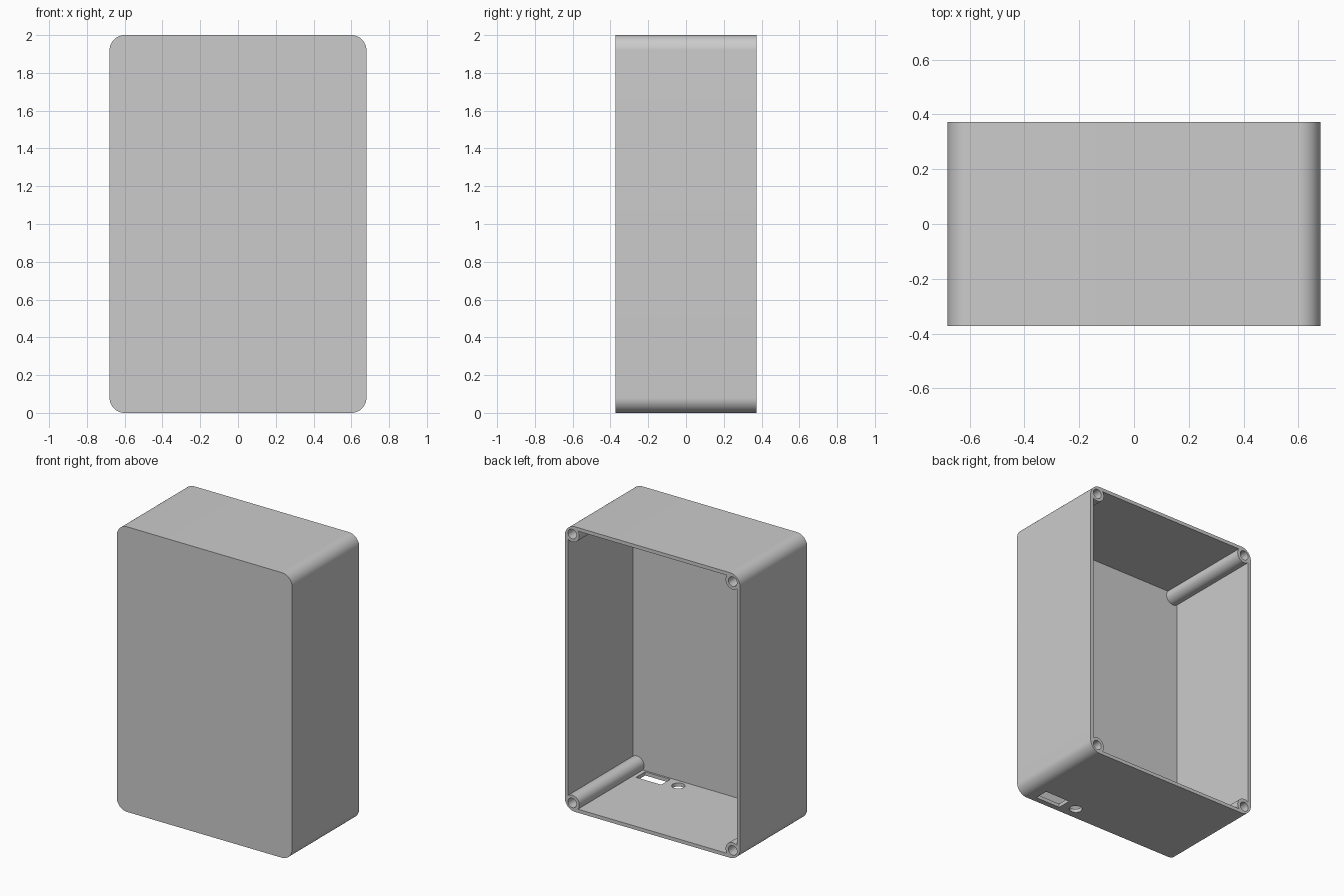
import bpy, bmesh, math
from mathutils import Matrix

old = bpy.data.objects.get("Cube")
if old:
    bpy.data.objects.remove(old)

W, D, H = 0.68, 0.372, 1.0      # half width, half depth, half height
WALL = 0.025
FILLET = 0.08
INSET = 0.057                   # screw centre from the outer walls
BOSS = 0.055
SCREW = 0.033

grey = bpy.data.materials.new("grey_plastic")
grey.use_nodes = True
colour = (0.6, 0.6, 0.6, 1)
grey.diffuse_color = colour
grey.node_tree.nodes["Principled BSDF"].inputs["Base Color"].default_value = colour


def finish(name, bm):
    bmesh.ops.recalc_face_normals(bm, faces=bm.faces)
    mesh = bpy.data.meshes.new(name)
    bm.to_mesh(mesh)
    bm.free()
    mesh.materials.append(grey)
    obj = bpy.data.objects.new(name, mesh)
    bpy.context.collection.objects.link(obj)
    return obj


def arc(cx, cz, r, start, end, n):
    angles = [math.radians(start + (end - start) * i / n) for i in range(n + 1)]
    return [(cx + r * math.cos(a), cz + r * math.sin(a)) for a in angles]


def mirrored_loop(corner):
    """Repeat the +x +z corner points in all four corners, as one outline."""
    loop = []
    for sx, sz in ((1, 1), (-1, 1), (-1, -1), (1, -1)):
        pts = [(sx * x, sz * z) for x, z in corner]
        loop += pts if sx * sz > 0 else pts[::-1]
    return loop


def prism(name, outline, y0, y1):
    bm = bmesh.new()
    face = bm.faces.new([bm.verts.new((x, y0, z + H)) for x, z in outline])
    new = bmesh.ops.extrude_face_region(bm, geom=[face])["geom"]
    verts = [v for v in new if isinstance(v, bmesh.types.BMVert)]
    bmesh.ops.translate(bm, vec=(0, y1 - y0, 0), verts=verts)
    return finish(name, bm)


def cut(target, cutter):
    cutter.hide_render = True
    mod = target.modifiers.new("cut", "BOOLEAN")
    mod.operation = "DIFFERENCE"
    mod.solver = "EXACT"
    mod.object = cutter
    bpy.context.view_layer.objects.active = target
    bpy.ops.object.modifier_apply(modifier=mod.name)
    bpy.data.objects.remove(cutter)


# Rounded outer shell
shell = prism("enclosure_shell",
              mirrored_loop(arc(W - FILLET, H - FILLET, FILLET, 0, 90, 16)), -D, D)

# Cavity open at the back, leaving a round screw boss in each corner
lip = math.degrees(math.acos((INSET - WALL) / BOSS))
cavity = mirrored_loop(arc(W - INSET, H - INSET, BOSS, -lip, lip - 270, 24))
cut(shell, prism("cavity_cutter", cavity, WALL - D, D + 0.1))

# Screw holes in the bosses
for sx in (-1, 1):
    for sz in (-1, 1):
        hole = arc(sx * (W - INSET), sz * (H - INSET), SCREW, 0, 360, 32)[:-1]
        cut(shell, prism("screw_cutter", hole, -0.1, D + 0.1))

# Rectangular port and round socket hole in the underside
bm = bmesh.new()
bmesh.ops.create_cube(bm, size=1, matrix=Matrix.Translation((0.453, -0.283, 0))
                      @ Matrix.Diagonal((0.195, 0.1, 0.2, 1)))
cut(shell, finish("port_cutter", bm))
bm = bmesh.new()
bmesh.ops.create_cone(bm, cap_ends=True, segments=32, radius1=0.042, radius2=0.042,
                      depth=0.2, matrix=Matrix.Translation((0.258, -0.283, 0)))
cut(shell, finish("socket_cutter", bm))

# Smooth curved faces, crisp edges
bpy.ops.object.select_all(action="DESELECT")
shell.select_set(True)
bpy.context.view_layer.objects.active = shell
bpy.ops.object.shade_smooth_by_angle(angle=math.radians(30))
